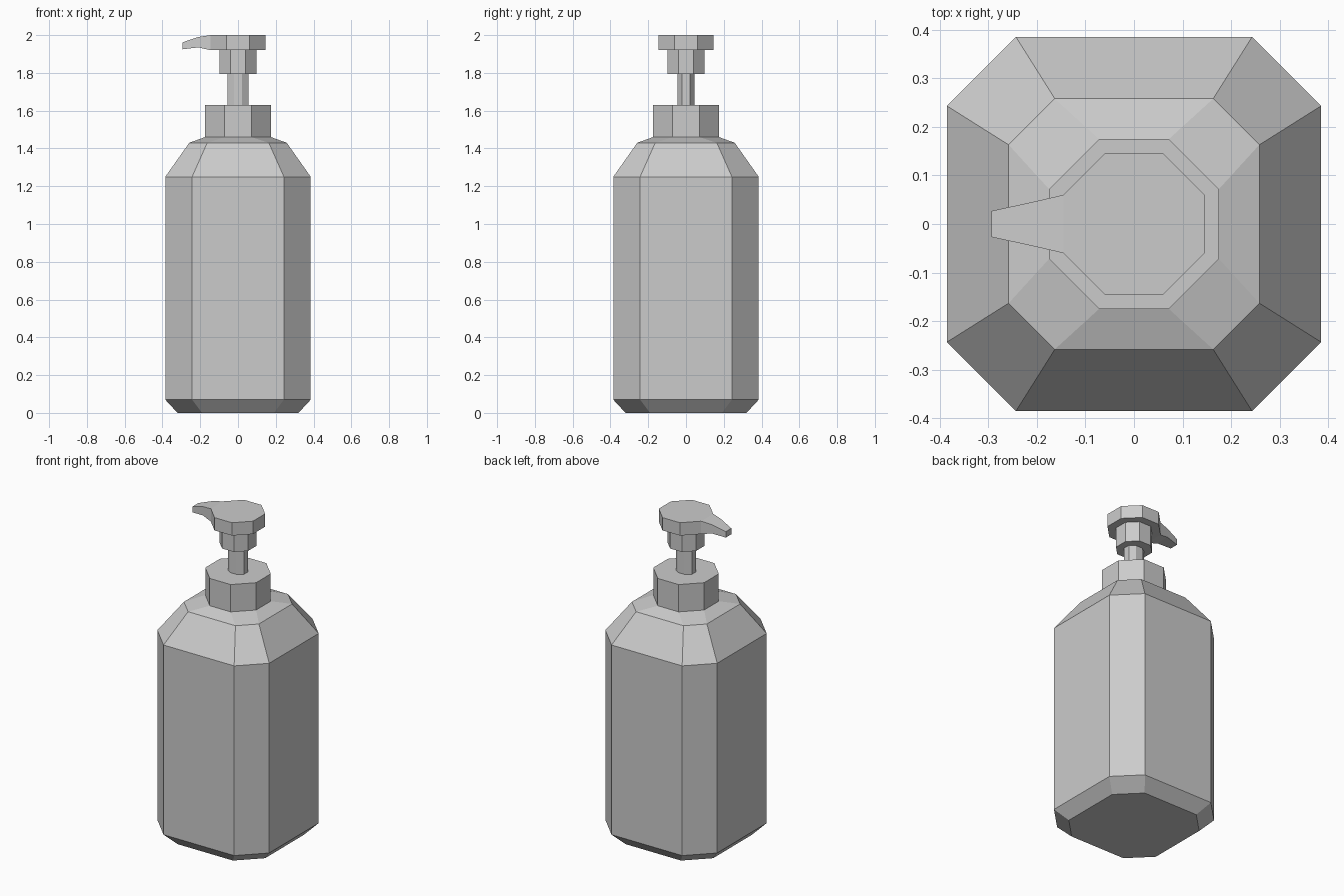
import bpy, bmesh

if "Cube" in bpy.data.objects:
    bpy.data.objects.remove(bpy.data.objects["Cube"])


def loft(name, rings):
    """Bridge a list of equal-length point rings and cap both ends."""
    bm = bmesh.new()
    loops = [[bm.verts.new(p) for p in ring] for ring in rings]
    n = len(loops[0])
    for a, b in zip(loops, loops[1:]):
        for i in range(n):
            j = (i + 1) % n
            bm.faces.new((a[i], a[j], b[j], b[i]))
    bm.faces.new(loops[0][::-1])
    bm.faces.new(loops[-1])
    bmesh.ops.recalc_face_normals(bm, faces=bm.faces[:])
    mesh = bpy.data.meshes.new(name)
    bm.to_mesh(mesh)
    bm.free()
    obj = bpy.data.objects.new(name, mesh)
    bpy.context.collection.objects.link(obj)
    return obj


def octagon(z, r, f, ry=None, fy=None):
    """Chamfered rectangle: half widths r, ry and half flat lengths f, fy."""
    ry, fy = ry or r, fy or f
    return [(r, -fy, z), (r, fy, z), (f, ry, z), (-f, ry, z),
            (-r, fy, z), (-r, -fy, z), (-f, -ry, z), (f, -ry, z)]


# Bottle with chamfered base, sloped shoulders and screw collar
loft("bottle", [octagon(*p) for p in (
    (0.0, 0.32, 0.19), (0.07, 0.385, 0.243), (1.25, 0.385, 0.243),
    (1.43, 0.258, 0.163), (1.46, 0.175, 0.072), (1.63, 0.175, 0.072))])

# Pump: thin stem, sleeve and wide press head
loft("pump", [octagon(*p) for p in (
    (1.63, 0.055, 0.022, 0.045, 0.022), (1.795, 0.055, 0.022, 0.045, 0.022),
    (1.795, 0.098, 0.041), (1.92, 0.098, 0.041),
    (1.92, 0.145, 0.06), (2.0, 0.145, 0.06))])

# Spout tapering out of the head: x, half width, bottom, top
loft("spout", [[(x, -w, lo), (x, w, lo), (x, w, hi), (x, -w, hi)]
               for x, w, lo, hi in ((-0.145, 0.06, 1.92, 2.0),
                                    (-0.21, 0.045, 1.935, 1.99),
                                    (-0.293, 0.027, 1.925, 1.962))])
